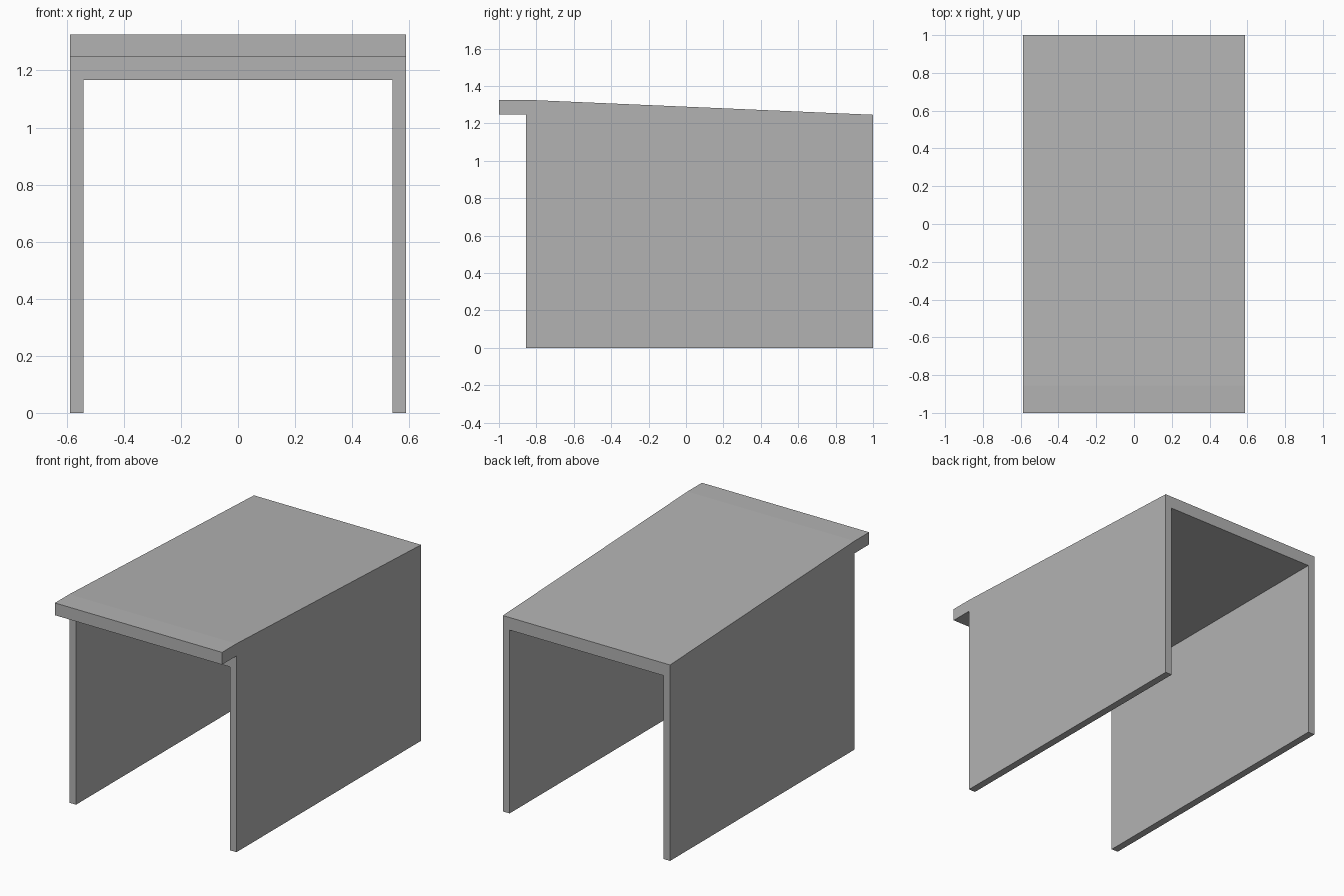
import bpy
import bmesh

if "Cube" in bpy.data.objects:
    bpy.data.objects.remove(bpy.data.objects["Cube"], do_unlink=True)

HALF_WIDTH = 0.588
WALL = 0.047
CEILING = 1.166
FRONT, WALL_FRONT, BACK = -1.0, -0.855, 1.0

grey = bpy.data.materials.new("plain grey")
grey.use_nodes = True
colour = (0.45, 0.45, 0.45, 1.0)
grey.diffuse_color = colour
grey.node_tree.nodes["Principled BSDF"].inputs["Base Color"].default_value = colour


def side_prism(name, profile, half_width):
    """Extrude a (y, z) profile across x, centred on x = 0."""
    bm = bmesh.new()
    face = bm.faces.new([bm.verts.new((-half_width, y, z)) for y, z in profile])
    extruded = bmesh.ops.extrude_face_region(bm, geom=[face])["geom"]
    verts = [g for g in extruded if isinstance(g, bmesh.types.BMVert)]
    bmesh.ops.translate(bm, vec=(2 * half_width, 0, 0), verts=verts)
    bmesh.ops.recalc_face_normals(bm, faces=bm.faces)
    mesh = bpy.data.meshes.new(name)
    bm.to_mesh(mesh)
    bm.free()
    mesh.materials.append(grey)
    obj = bpy.data.objects.new(name, mesh)
    bpy.context.collection.objects.link(obj)
    return obj


# Walls and sloping roof with the short flat overhang at the front
shelter = side_prism("shelter_shell", [
    (WALL_FRONT, 0), (BACK, 0), (BACK, 1.246), (WALL_FRONT, 1.326),
    (FRONT, 1.326), (FRONT, 1.248), (WALL_FRONT, 1.248)], HALF_WIDTH)

# Open passage from front to back, with a level ceiling
passage = side_prism("passage_cutter", [
    (-1.2, -0.2), (1.2, -0.2), (1.2, CEILING), (-1.2, CEILING)],
    HALF_WIDTH - WALL)
passage.hide_render = True

cut = shelter.modifiers.new("passage", "BOOLEAN")
cut.operation = "DIFFERENCE"
cut.solver = "EXACT"
cut.object = passage
bpy.context.view_layer.objects.active = shelter
bpy.ops.object.modifier_apply(modifier=cut.name)
bpy.data.objects.remove(passage, do_unlink=True)
